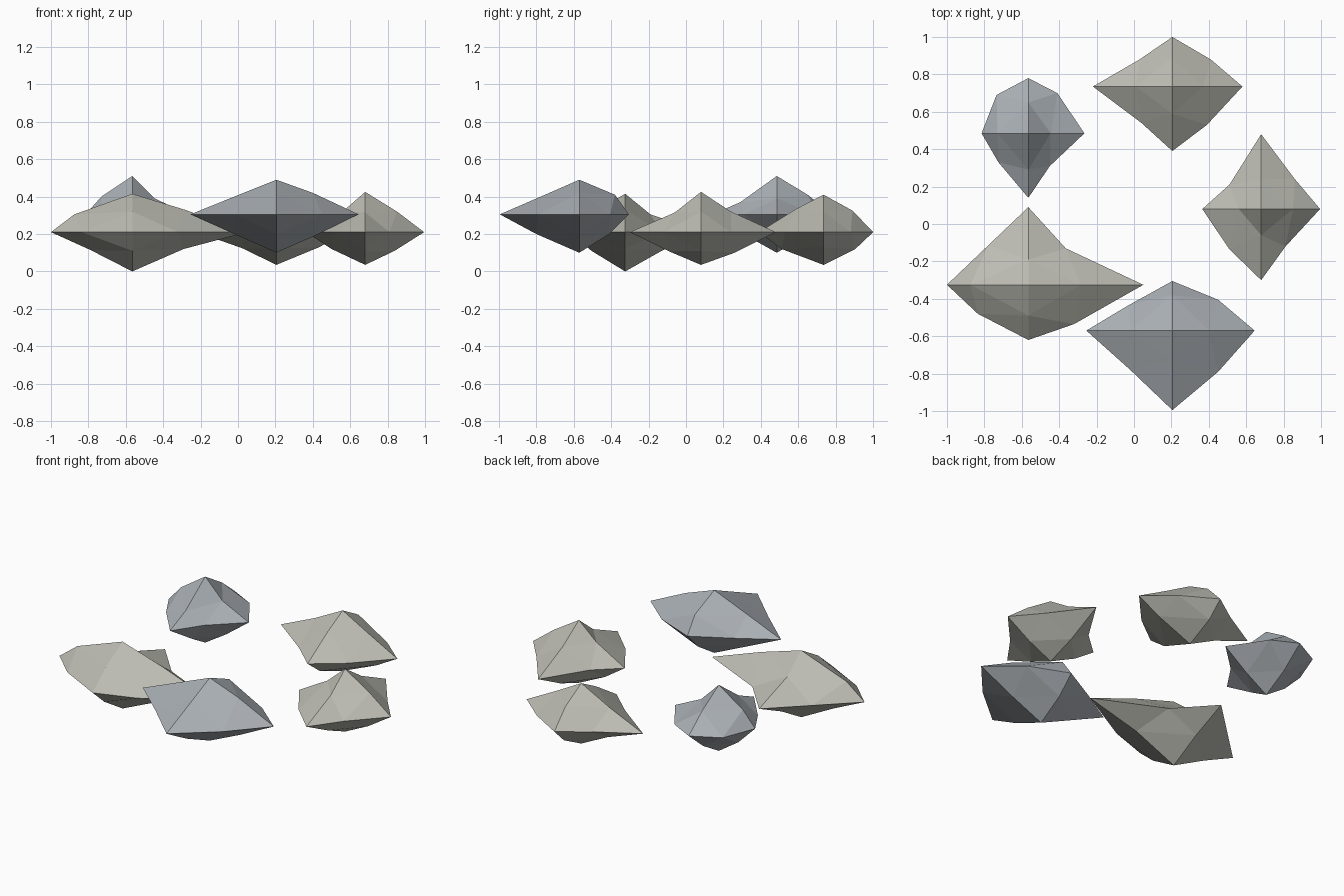
import bpy, bmesh

CORNERS = [(-1, -1), (1, -1), (-1, 1), (1, 1)]


def material(name, col):
    m = bpy.data.materials.new(name)
    m.diffuse_color = (*col, 1)
    return m


warm = material("warm_stone", (0.50, 0.50, 0.45))
cool = material("cool_stone", (0.40, 0.43, 0.46))


def rock(name, mat, centre, ends, xy, xz, yz):
    """Octahedron split once; the three mid lists give each plane's
    corner points in the order of CORNERS (absolute coordinates)."""
    bm = bmesh.new()
    tips, mids = {}, {}
    for axis in range(3):
        for s, value in zip((-1, 1), ends[axis]):
            p = list(centre)
            p[axis] = value
            tips[axis, s] = bm.verts.new(p)
    for (a, b), pts in (((0, 1), xy), ((0, 2), xz), ((1, 2), yz)):
        for (sa, sb), q in zip(CORNERS, pts):
            p = list(centre)
            p[a], p[b] = q
            mids[a, sa, b, sb] = bm.verts.new(p)
    # four triangles per octant
    for sx, sy in CORNERS:
        for sz in (-1, 1):
            X, Y, Z = tips[0, sx], tips[1, sy], tips[2, sz]
            XY, XZ, YZ = mids[0, sx, 1, sy], mids[0, sx, 2, sz], mids[1, sy, 2, sz]
            for f in ((X, XY, XZ), (Y, YZ, XY), (Z, XZ, YZ), (XY, YZ, XZ)):
                bm.faces.new(f if sx * sy * sz > 0 else f[::-1])
    bm.normal_update()
    me = bpy.data.meshes.new(name)
    bm.to_mesh(me)
    bm.free()
    me.materials.append(mat)
    bpy.context.collection.objects.link(bpy.data.objects.new(name, me))


# back left, small upper rock
rock("rock_back_left", cool, (-0.565, 0.485, 0.305),
     [(-0.815, -0.265), (0.14, 0.78), (0.10, 0.51)],
     [(-0.725, 0.33), (-0.45, 0.31), (-0.735, 0.69), (-0.41, 0.70)],
     [(-0.70, 0.19), (-0.42, 0.19), (-0.73, 0.40), (-0.445, 0.39)],
     [(0.36, 0.17), (0.64, 0.19), (0.29, 0.37), (0.65, 0.41)])

# back right rock
rock("rock_back", warm, (0.205, 0.735, 0.21),
     [(-0.22, 0.58), (0.39, 1.0), (0.035, 0.41)],
     [(0.04, 0.54), (0.39, 0.53), (0.03, 0.88), (0.41, 0.88)],
     [(0.025, 0.123), (0.435, 0.13), (0.01, 0.31), (0.37, 0.32)],
     [(0.51, 0.12), (0.905, 0.12), (0.59, 0.335), (0.89, 0.325)])

# right rock
rock("rock_right", warm, (0.68, 0.08, 0.21),
     [(0.365, 0.995), (-0.30, 0.48), (0.035, 0.425)],
     [(0.51, -0.135), (0.81, -0.12), (0.51, 0.21), (0.86, 0.24)],
     [(0.50, 0.12), (0.837, 0.11), (0.56, 0.32), (0.85, 0.32)],
     [(-0.09, 0.107), (0.26, 0.10), (-0.06, 0.315), (0.24, 0.32)])

# front upper rock
rock("rock_front", cool, (0.205, -0.57, 0.305),
     [(-0.255, 0.645), (-0.995, -0.305), (0.10, 0.49)],
     [(-0.02, -0.78), (0.45, -0.79), (-0.03, -0.435), (0.45, -0.405)],
     [(-0.02, 0.20), (0.41, 0.19), (-0.02, 0.40), (0.40, 0.42)],
     [(-0.80, 0.20), (-0.41, 0.20), (-0.73, 0.42), (-0.38, 0.41)])

# left rock, widest and lowest
rock("rock_left", warm, (-0.565, -0.325, 0.21),
     [(-1.0, 0.05), (-0.62, 0.09), (0.0, 0.415)],
     [(-0.835, -0.48), (-0.32, -0.535), (-0.78, -0.115), (-0.365, -0.13)],
     [(-0.79, 0.115), (-0.29, 0.12), (-0.875, 0.305), (-0.285, 0.33)],
     [(-0.505, 0.11), (-0.13, 0.11), (-0.49, 0.32), (-0.19, 0.305)])
